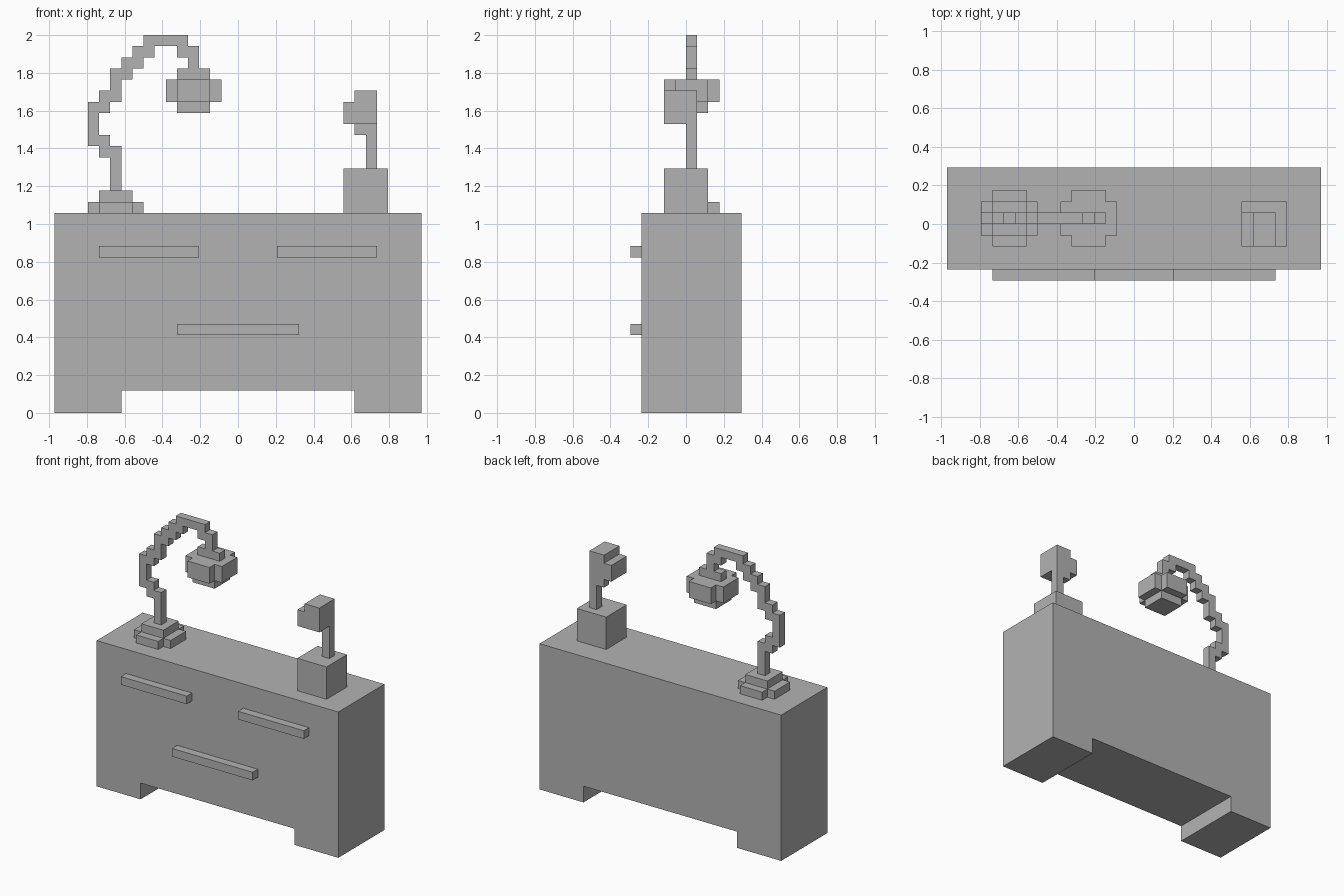
import bpy, bmesh
from mathutils import Vector
from itertools import product

if "Cube" in bpy.data.objects:
    bpy.data.objects.remove(bpy.data.objects["Cube"], do_unlink=True)

UNIT = 2 / 34                      # one block
ORIGIN = Vector((16.5, 5, 0))      # block-grid point that sits on the world origin

grey = bpy.data.materials.new("plain_grey")
grey.use_nodes = True
grey.diffuse_color = (0.45, 0.45, 0.45, 1)
grey.node_tree.nodes["Principled BSDF"].inputs["Base Color"].default_value = grey.diffuse_color


def build(name, *boxes):
    """Merge boxes, each given as x, y and z ranges in blocks, into one clean shell."""
    cells = set()
    for box in boxes:
        cells.update(product(*(range(*span) for span in box)))
    bm = bmesh.new()
    for cell in cells:
        for axis, side in product(range(3), (0, 1)):
            neighbour = list(cell)
            neighbour[axis] += 2 * side - 1
            if tuple(neighbour) in cells:
                continue
            # Exposed side of the block
            u, v = (axis + 1) % 3, (axis + 2) % 3
            corners = []
            for du, dv in ((0, 0), (1, 0), (1, 1), (0, 1)):
                p = Vector(cell)
                p[axis] += side
                p[u] += du
                p[v] += dv
                corners.append(bm.verts.new((p - ORIGIN) * UNIT))
            bm.faces.new(corners if side else corners[::-1])
    bmesh.ops.remove_doubles(bm, verts=bm.verts, dist=UNIT / 100)
    bmesh.ops.dissolve_limit(bm, angle_limit=0.01, verts=bm.verts, edges=bm.edges)
    mesh = bpy.data.meshes.new(name)
    bm.to_mesh(mesh)
    bm.free()
    mesh.materials.append(grey)
    obj = bpy.data.objects.new(name, mesh)
    bpy.context.collection.objects.link(obj)
    return obj


# Cabinet with a block foot at each end
depth = (1, 10)
build("cabinet", ((0, 33), depth, (2, 18)),
      ((0, 6), depth, (0, 2)), ((27, 33), depth, (0, 2)))

# Drawer handles
for name, span, z in (("upper_right_handle", (4, 13), 14),
                      ("upper_left_handle", (20, 29), 14),
                      ("lower_handle", (11, 22), 7)):
    build(name, (span, (0, 1), (z, z + 1)))


def plus(x, z):
    """Plus-shaped slab whose low x edge is x."""
    return [((x, x + 5), (4, 7), z), ((x + 1, x + 4), (3, 8), z)]


# Lamp foot
build("lamp_base", *plus(3, (18, 19)), ((4, 7), (4, 7), (19, 20)))

# Curved lamp arm, as runs of blocks from the foot up and over
arm = [((5, 6), (20, 23)), ((4, 6), (23, 24)), ((3, 5), (24, 25)),
       ((3, 4), (25, 27)), ((3, 5), (27, 28)), ((4, 6), (28, 29)),
       ((5, 6), (29, 30)), ((5, 7), (30, 31)), ((6, 8), (31, 32)),
       ((7, 9), (32, 33)), ((8, 12), (33, 34)), ((11, 13), (32, 33)),
       ((12, 13), (31, 32))]
build("lamp_arm", *[(x, (5, 6), z) for x, z in arm])

# Lamp head
build("lamp_head", *plus(10, (28, 30)),
      ((11, 14), (4, 7), (27, 28)), ((11, 14), (5, 6), (30, 31)))

# Square pot holding a stem with a blocky head
build("pot", ((26, 30), (3, 7), (18, 22)))
build("stem", ((28, 29), (5, 6), (22, 25)), ((27, 29), (5, 6), (25, 26)))
build("stem_head", ((27, 29), (3, 6), (26, 29)), ((26, 27), (3, 6), (26, 28)))
